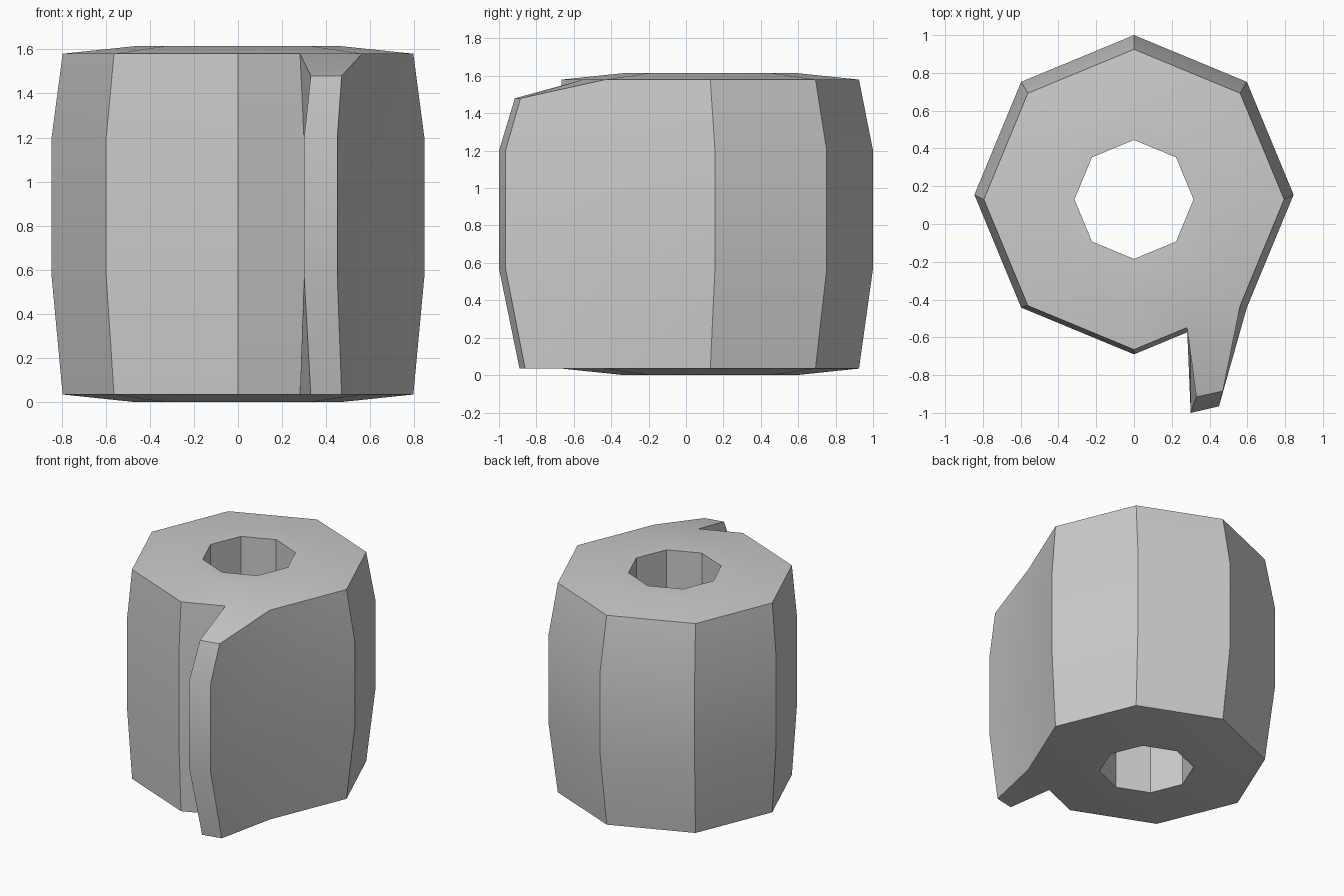
import bpy, bmesh, math

if "Cube" in bpy.data.objects:
    bpy.data.objects.remove(bpy.data.objects["Cube"])

bm = bmesh.new()


def octagon(r, cy):
    # starts at the front corner, runs counter-clockwise
    return [(r * math.sin(k * math.pi / 4), cy - r * math.cos(k * math.pi / 4)) for k in range(8)]


def ring(points, z):
    return [bm.verts.new((x, y, z)) for x, y in points]


def bridge(a, b):
    for i in range(len(a)):
        j = (i + 1) % len(a)
        bm.faces.new((a[i], a[j], b[j], b[i]))


# Outer wall: octagon with the loose flap inserted between the first two corners
# (z, radius, centre y, flap tip left, flap tip right, flap tip z)
levels = [
    (0.035, 0.795, 0.13, (0.33, -0.89), (0.47, -0.86), 0.035),
    (0.57, 0.845, 0.155, (0.30, -1.0), (0.45, -0.965), 0.57),
    (1.20, 0.845, 0.155, (0.30, -1.0), (0.45, -0.965), 1.20),
    (1.58, 0.795, 0.13, (0.33, -0.915), (0.47, -0.885), 1.48),
]
walls = []
for z, r, cy, left, right, tip_z in levels:
    o = octagon(r, cy)
    base = ((o[0][0] + o[1][0]) / 2, (o[0][1] + o[1][1]) / 2)
    walls.append(ring([o[0], base], z) + ring([left, right], tip_z) + ring(o[1:], z))
for a, b in zip(walls, walls[1:]):
    bridge(a, b)

# End caps: raised inner ring, hole rim and flap end
holes = []
for wall, z in ((walls[0], 0.0), (walls[-1], 1.615)):
    inner = ring(octagon(0.46, 0.13), z)
    hole = ring(octagon(0.315, 0.13), z)
    outer = [wall[0]] + wall[4:]
    bm.faces.new((wall[0], wall[1], wall[4], inner[1], inner[0]))
    bm.faces.new(wall[1:5])
    for i in range(1, 8):
        j = (i + 1) % 8
        bm.faces.new((outer[i], outer[j], inner[j], inner[i]))
    bridge(inner, hole)
    holes.append(hole)

# Bore through the middle
bridge(*holes)

bmesh.ops.recalc_face_normals(bm, faces=bm.faces[:])
mesh = bpy.data.meshes.new("paper_roll")
bm.to_mesh(mesh)
bm.free()
roll = bpy.data.objects.new("paper_roll", mesh)
bpy.context.collection.objects.link(roll)
bpy.context.view_layer.objects.active = roll
roll.select_set(True)
bpy.ops.object.shade_smooth_by_angle(angle=math.radians(20))
